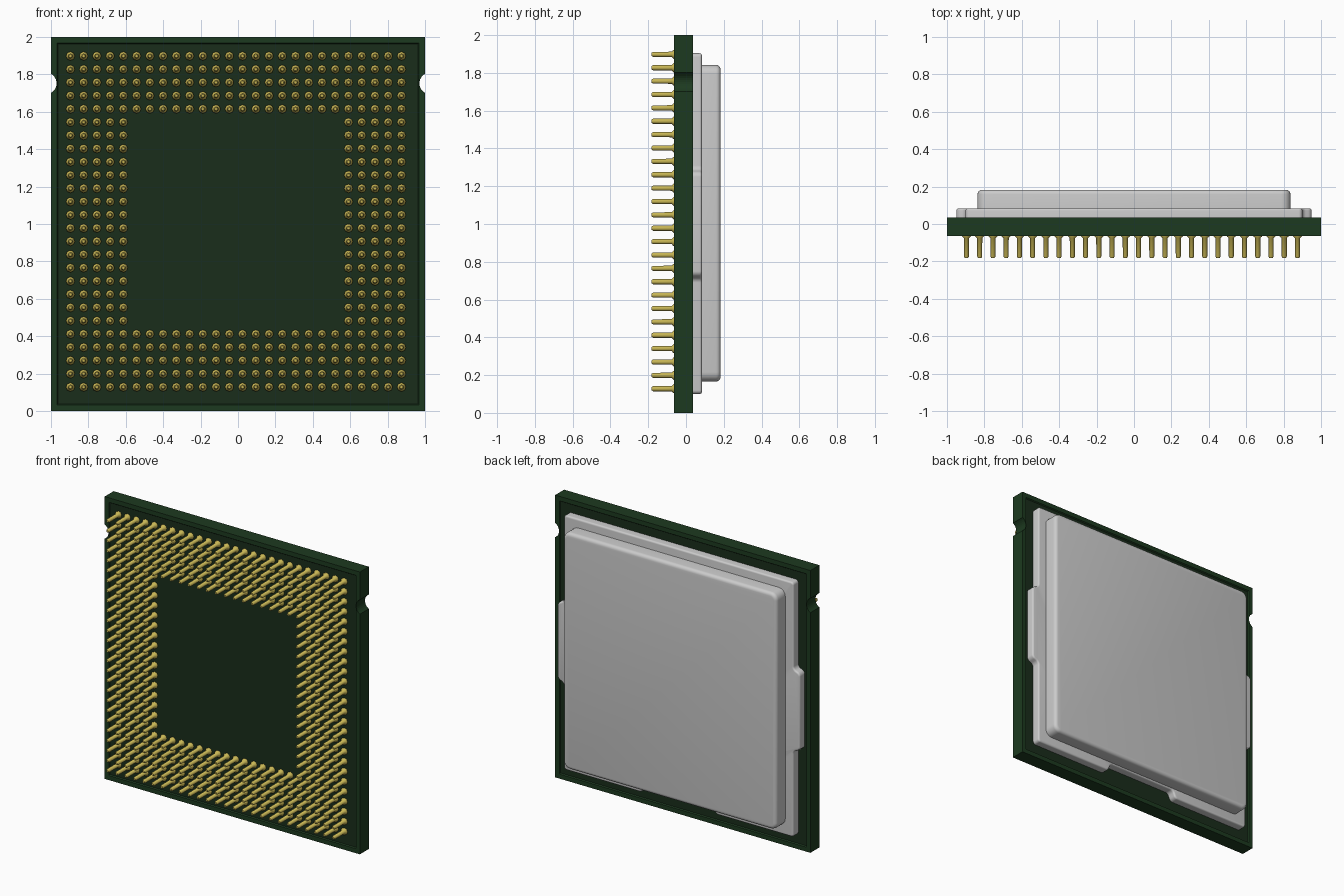
import bpy, bmesh, math

if "Cube" in bpy.data.objects:
    bpy.data.objects.remove(bpy.data.objects["Cube"])


def material(name, rgb):
    m = bpy.data.materials.new(name)
    m.diffuse_color = (*rgb, 1)
    m.use_nodes = True
    m.node_tree.nodes["Principled BSDF"].inputs["Base Color"].default_value = m.diffuse_color
    return m


GREEN = material("board_green", (0.012, 0.042, 0.014))
DARK = material("board_dark_green", (0.010, 0.026, 0.011))
GOLD = material("pin_gold", (0.58, 0.47, 0.09))


def finish(name, bm, mats=(), smooth=None):
    bmesh.ops.recalc_face_normals(bm, faces=bm.faces[:])
    me = bpy.data.meshes.new(name)
    bm.to_mesh(me)
    bm.free()
    ob = bpy.data.objects.new(name, me)
    bpy.context.collection.objects.link(ob)
    for m in mats:
        me.materials.append(m)
    if smooth:
        bpy.ops.object.select_all(action='DESELECT')
        ob.select_set(True)
        bpy.context.view_layer.objects.active = ob
        bpy.ops.object.shade_smooth_by_angle(angle=math.radians(smooth))
    return ob


def prism(pts, y0, y1):
    """Extrude an x-z outline from y0 to y1."""
    bm = bmesh.new()
    face = bm.faces.new([bm.verts.new((x, y0, z)) for x, z in pts])
    ext = bmesh.ops.extrude_face_region(bm, geom=[face])
    for v in ext["geom"]:
        if isinstance(v, bmesh.types.BMVert):
            v.co.y = y1
    bmesh.ops.recalc_face_normals(bm, faces=bm.faces[:])
    return bm


def rounded_plate(name, pts, y0, y1, corner, edge):
    """Prism with rounded upright corners and a rounded back rim."""
    bm = prism(pts, y0, y1)
    upright = [e for e in bm.edges
               if abs(e.verts[0].co.y - e.verts[1].co.y) > 1e-4]
    bmesh.ops.bevel(bm, geom=upright, offset=corner, segments=5,
                    profile=0.5, affect='EDGES', clamp_overlap=True)
    rim = [e for e in bm.edges if all(abs(v.co.y - y1) < 1e-5 for v in e.verts)]
    bmesh.ops.bevel(bm, geom=rim, offset=edge, segments=4,
                    profile=0.5, affect='EDGES', clamp_overlap=True)
    return finish(name, bm, smooth=35)


# board: slab with a shallow recessed panel on both faces
bm = prism([(-1, 0), (1, 0), (1, 2), (-1, 2)], -0.064, 0.036)
bm.faces.ensure_lookup_table()
panels = [f for f in bm.faces if abs(f.normal.y) > 0.9]
bmesh.ops.inset_individual(bm, faces=panels, thickness=0.045)
bmesh.ops.inset_individual(bm, faces=panels, thickness=0.008, depth=-0.008)
for f in panels:
    f.material_index = 1
board = finish("board", bm, (GREEN, DARK))

# keying notches on both side edges
for side in (-1, 1):
    bpy.ops.mesh.primitive_cylinder_add(
        vertices=32, radius=0.058, depth=0.5,
        location=(side * 1.028, 0, 1.752), rotation=(math.pi / 2, 0, 0))
    cutter = bpy.context.object
    cutter.name = "notch_cutter"
    cutter.hide_render = True
    mod = board.modifiers.new("notch", 'BOOLEAN')
    mod.operation = 'DIFFERENCE'
    mod.solver = 'EXACT'
    mod.object = cutter
    bpy.context.view_layer.objects.active = board
    bpy.ops.object.modifier_apply(modifier=mod.name)
    bpy.data.objects.remove(cutter)

# lid flange: side tabs and a gap in the lower edge
half = [(0.27, 0.155), (0.29, 0.10), (0.90, 0.10), (0.90, 0.71), (0.95, 0.73),
        (0.95, 1.27), (0.90, 1.29), (0.90, 1.904)]
outline = half + [(-x, z) for x, z in reversed(half)]
rounded_plate("lid_flange", outline, 0.02, 0.084, 0.02, 0.012)

# raised lid
w, z0, z1 = 0.837, 0.166, 1.842
rounded_plate("lid", [(-w, z0), (w, z0), (w, z1), (-w, z1)],
              0.07, 0.183, 0.05, 0.024)

# contact pins: 26 x 26 grid with an empty 16 x 16 middle
profile = [(0.024, -0.052), (0.024, -0.066), (0.014, -0.075),
           (0.0135, -0.174), (0.008, -0.183)]
SIDES, N, PITCH = 8, 26, 0.0708
bm = bmesh.new()
for i in range(N):
    for j in range(N):
        if 5 <= i < N - 5 and 5 <= j < N - 5:
            continue
        cx, cz = -0.896 + i * PITCH, 0.128 + j * PITCH
        rings = [[bm.verts.new((cx + r * math.cos(k * math.tau / SIDES), y,
                                cz + r * math.sin(k * math.tau / SIDES)))
                  for k in range(SIDES)] for r, y in profile]
        for a, b in zip(rings, rings[1:]):
            for k in range(SIDES):
                n = (k + 1) % SIDES
                bm.faces.new((a[k], a[n], b[n], b[k]))
        bm.faces.new(rings[0])
        bm.faces.new(rings[-1])
finish("contact_pins", bm, (GOLD,), smooth=50)
